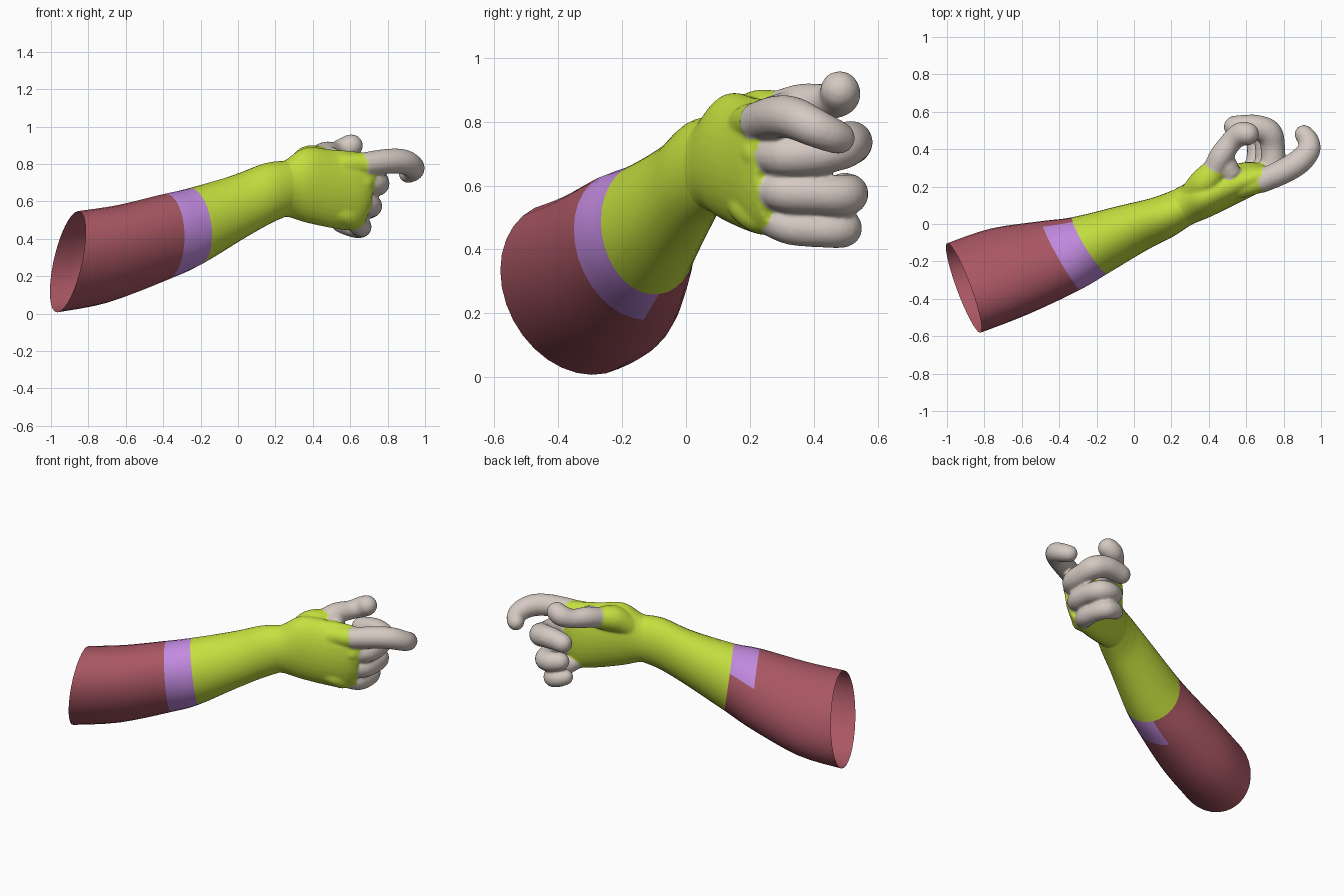
import bpy, bmesh, math
from mathutils import Vector
from mathutils.bvhtree import BVHTree

if "Cube" in bpy.data.objects:
    bpy.data.objects.remove(bpy.data.objects["Cube"])


def material(name, rgb):
    m = bpy.data.materials.new(name)
    m.diffuse_color = (*rgb, 1)
    m.use_nodes = True
    m.node_tree.nodes["Principled BSDF"].inputs["Base Color"].default_value = m.diffuse_color
    return m


RED = material("dusty red", (0.40, 0.095, 0.125))
PURPLE = material("lilac", (0.54, 0.255, 0.74))
GREEN = material("lime green", (0.56, 0.75, 0.05))
GREY = material("warm grey", (0.66, 0.585, 0.535))


def spline(pts, n):
    """Smooth curve through tuples of any length, n steps per span."""
    out = []
    for i in range(len(pts) - 1):
        p0, p1, p2 = pts[max(i - 1, 0)], pts[i], pts[i + 1]
        p3 = pts[min(i + 2, len(pts) - 1)]
        for k in range(n):
            t = k / n
            out.append(tuple(
                0.5 * (2 * b + (c - a) * t + (2 * a - 5 * b + 4 * c - d) * t * t
                       + (3 * b - a - 3 * c + d) * t ** 3)
                for a, b, c, d in zip(p0, p1, p2, p3)))
    return out + [tuple(pts[-1])]


def ring(c, u, v, sides):
    return [Vector(c) + u * math.cos(2 * math.pi * k / sides)
            + v * math.sin(2 * math.pi * k / sides) for k in range(sides)]


def loft(bm, rings, caps):
    """Skin the rings; returns faces as (face, ring index, side index)."""
    vs = [[bm.verts.new(p) for p in r] for r in rings]
    n, faces = len(rings[0]), []
    for i in range(len(vs) - 1):
        for k in range(n):
            j = (k + 1) % n
            faces.append((bm.faces.new((vs[i][k], vs[i + 1][k], vs[i + 1][j], vs[i][j])), i, k))
    if caps:
        bm.faces.new(vs[0])
        bm.faces.new(vs[-1])
    return faces


def section(s, sides):
    x, y, z, a, b, yaw, lean, skew = s
    r = math.radians(yaw)
    return ring((x, y, z), Vector((-math.sin(r), math.cos(r), skew)) * a,
                Vector((lean, 0, 1)) * b, sides)


def tube(bm, pts):
    """Round digit through (x, y, z, radius) with a domed tip."""
    path = spline(pts, 5)
    rings = []
    for i, p in enumerate(path):
        t = Vector(path[min(i + 1, len(path) - 1)][:3]) - Vector(path[max(i - 1, 0)][:3])
        t.normalize()
        side = t.cross(Vector((0, 0, 1))).normalized()
        up = side.cross(t)
        rings.append(ring(p[:3], side * p[3], up * p[3], 16))
    for deg in (25, 50, 70, 84):
        a = math.radians(deg)
        w = p[3] * math.cos(a)
        rings.append(ring(Vector(p[:3]) + t * p[3] * math.sin(a), side * w, up * w, 16))
    loft(bm, rings, True)


def finish(bm, name, mats):
    bmesh.ops.recalc_face_normals(bm, faces=bm.faces)
    me = bpy.data.meshes.new(name)
    bm.to_mesh(me)
    for m in mats:
        me.materials.append(m)
    for p in me.polygons:
        p.use_smooth = True
    ob = bpy.data.objects.new(name, me)
    bpy.context.collection.objects.link(ob)
    return ob


# Cross-sections: x, y, z, half width, half height, yaw, lean, skew
ARM = [
    (-0.91, -0.342, 0.278, 0.255, 0.265, 20, 0.15, -0.22),
    (-0.67, -0.255, 0.32, 0.25, 0.253, 23, 0.03, -0.25),
    (-0.39, -0.168, 0.41, 0.21, 0.225, 29, -0.1, -0.25),
    (-0.235, -0.115, 0.465, 0.177, 0.205, 31, -0.15, -0.13),
    (0.0, -0.02, 0.57, 0.138, 0.172, 30, -0.1, 0),
    (0.15, 0.035, 0.64, 0.118, 0.163, 29, -0.05, 0),
    (0.25, 0.085, 0.668, 0.105, 0.15, 28, 0.0, 0),
]
PALM = [
    (0.36, 0.137, 0.688, 0.11, 0.20, 27, 0.0, 0),
    (0.50, 0.20, 0.668, 0.105, 0.21, 27, 0.0, 0),
    (0.63, 0.25, 0.655, 0.09, 0.21, 27, 0.08, 0),
    (0.70, 0.272, 0.66, 0.06, 0.187, 27, 0.16, 0),
]

# Forearm: open sleeve with a lilac band that wraps most of the way round
STEPS, SIDES = 4, 32
bm = bmesh.new()
rings = [section(s, SIDES) for s in spline(ARM, STEPS)]
for f, i, k in loft(bm, rings, False):
    angle = (k + 0.5) * 360 / SIDES
    if i >= 3 * STEPS:
        f.material_index = 2
    elif i >= 2 * STEPS and 32 < angle < 284:
        f.material_index = 1
finish(bm, "forearm", [RED, PURPLE, GREEN])

# Hand core: wrist, palm, thumb base and knuckle ridges
core = bmesh.new()
loft(core, [section(s, SIDES) for s in spline(ARM[5:] + PALM, STEPS)], True)
tube(core, [(0.29, 0.145, 0.745, 0.06), (0.37, 0.215, 0.815, 0.08), (0.43, 0.285, 0.83, 0.068)])
for x, y, z in ((0.70, 0.235, 0.798), (0.69, 0.24, 0.70), (0.665, 0.238, 0.60), (0.62, 0.235, 0.51)):
    tube(core, [(0.42, 0.15, 0.67 + (z - 0.66) * 0.6, 0.05),
                (0.56, 0.195, 0.67 + (z - 0.66) * 0.9, 0.06), (x - 0.02, y - 0.005, z, 0.062)])

# Digits: a straightish thumb with its web, a hooked index, three curled fingers
digits = bmesh.new()
for pts in (
    [(0.42, 0.27, 0.83, 0.06), (0.465, 0.36, 0.855, 0.064), (0.52, 0.44, 0.862, 0.058),
     (0.57, 0.48, 0.88, 0.064), (0.605, 0.482, 0.897, 0.063)],
    [(0.53, 0.255, 0.825, 0.052), (0.50, 0.30, 0.83, 0.06), (0.475, 0.36, 0.845, 0.055)],
    [(0.67, 0.225, 0.798, 0.064), (0.80, 0.282, 0.815, 0.067), (0.885, 0.335, 0.812, 0.067),
     (0.935, 0.395, 0.785, 0.062), (0.932, 0.445, 0.763, 0.057), (0.91, 0.478, 0.75, 0.052)],
    [(0.66, 0.24, 0.70, 0.060), (0.735, 0.31, 0.695, 0.066), (0.742, 0.41, 0.70, 0.066),
     (0.722, 0.485, 0.72, 0.071), (0.66, 0.515, 0.735, 0.068), (0.59, 0.52, 0.733, 0.064),
     (0.54, 0.52, 0.725, 0.06)],
    [(0.63, 0.24, 0.60, 0.058), (0.70, 0.31, 0.58, 0.063), (0.707, 0.42, 0.572, 0.061),
     (0.682, 0.492, 0.57, 0.065), (0.63, 0.51, 0.575, 0.062), (0.575, 0.495, 0.585, 0.057)],
    [(0.59, 0.235, 0.51, 0.05), (0.65, 0.32, 0.473, 0.057), (0.657, 0.42, 0.46, 0.054),
     (0.632, 0.487, 0.462, 0.058), (0.585, 0.495, 0.472, 0.054), (0.55, 0.48, 0.482, 0.05)],
):
    tube(digits, pts)
core_tree, digit_tree = BVHTree.FromBMesh(core), BVHTree.FromBMesh(digits)

# Fuse core and digits into one smooth skin
tmp = bpy.data.meshes.new("digits_tmp")
digits.to_mesh(tmp)
core.from_mesh(tmp)
bpy.data.meshes.remove(tmp)
hand = finish(core, "hand", [GREEN, GREY])
fuse = hand.modifiers.new("fuse", "REMESH")
fuse.mode = "VOXEL"
fuse.voxel_size = 0.008
soft = hand.modifiers.new("soften", "SMOOTH")
soft.factor, soft.iterations = 0.5, 8
skin = bpy.data.meshes.new_from_object(hand.evaluated_get(bpy.context.evaluated_depsgraph_get()))
hand.modifiers.clear()
hand.data = skin
skin.materials.clear()
skin.materials.append(GREEN)
skin.materials.append(GREY)

# Grey wherever the skin lies on a digit rather than on the core
for p in skin.polygons:
    p.use_smooth = True
    on_digit = digit_tree.find_nearest(p.center)[3] < core_tree.find_nearest(p.center)[3]
    p.material_index = 1 if on_digit else 0
